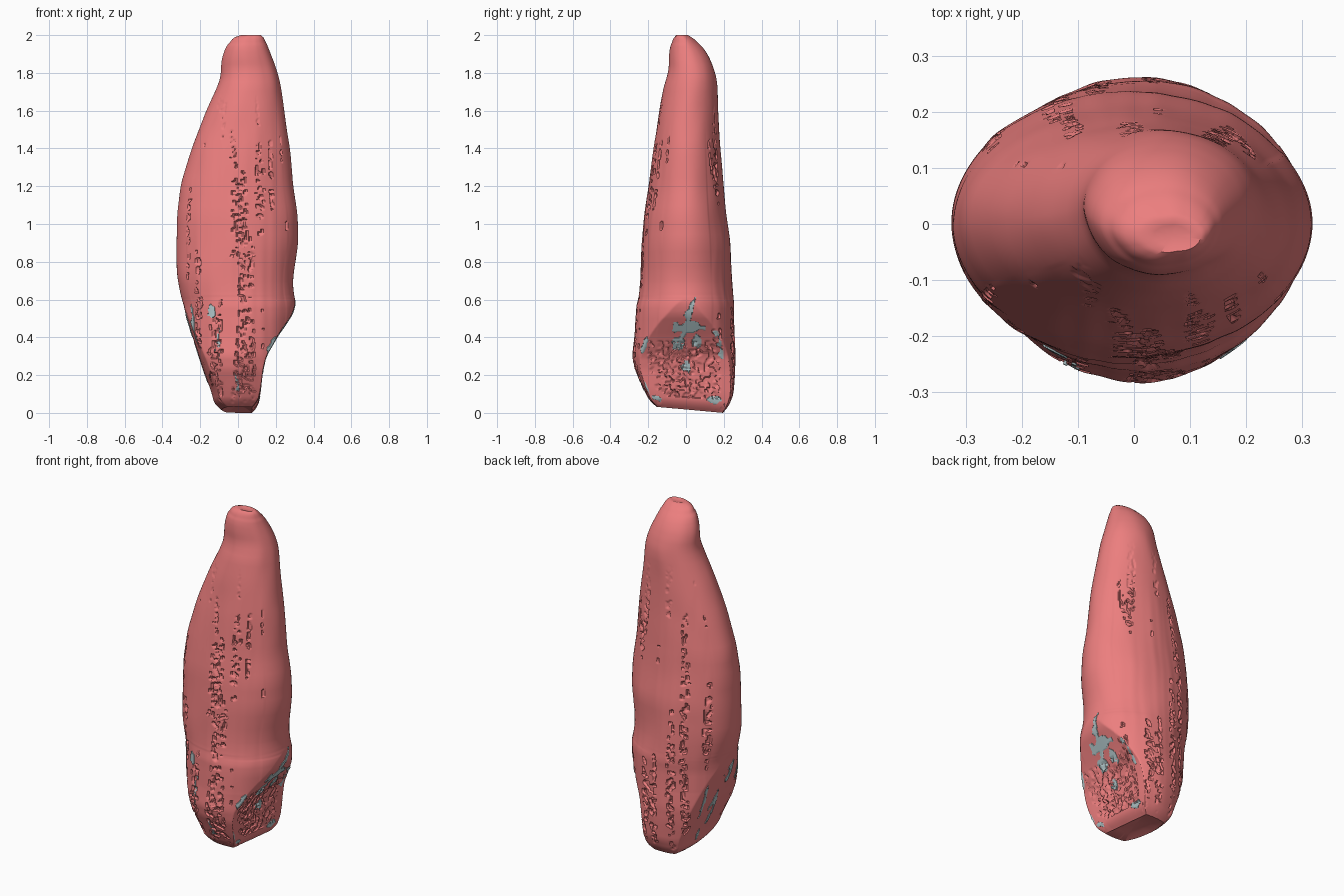
import bpy, bmesh, math
from functools import lru_cache
from mathutils import Vector, noise

if "Cube" in bpy.data.objects:
    bpy.data.objects.remove(bpy.data.objects["Cube"])

# Silhouette: z, left x, right x, front y, back y
PROFILE = [
    (0.00, -.085, .075, -.155, .195), (0.035, -.125, .105, -.195, .225),
    (0.10, -.140, .118, -.225, .25), (0.22, -.182, .132, -.270, .260),
    (0.30, -.208, .150, -.283, .262), (0.40, -.240, .205, -.272, .257),
    (0.52, -.275, .285, -.263, .254), (0.575, -.288, .302, -.260, .256),
    (0.60, -.297, .303, -.252, .252), (0.65, -.310, .292, -.247, .247),
    (0.73, -.325, .293, -.242, .242), (0.90, -.325, .320, -.233, .235),
    (1.05, -.322, .315, -.220, .215), (1.20, -.305, .292, -.197, .200),
    (1.40, -.245, .275, -.172, .182), (1.60, -.168, .245, -.142, .170),
    (1.75, -.100, .222, -.112, .165), (1.80, -.088, .210, -.092, .155),
    (1.86, -.090, .190, -.090, .135), (1.91, -.072, .168, -.090, .110),
    (1.96, -.055, .150, -.078, .070), (1.985, -.030, .140, -.066, .035),
    (2.00, .015, .120, -.050, .010),
]
# Grey streaks: angle, low z, high z, half width in degrees, lean
STREAKS = [
    (3, .36, .62, 4, 60), (4, .42, .49, 18, 0), (-8, .33, .40, 9, -40),
    (14, .34, .42, 6, -50), (-52, .31, .41, 5, 60), (45, .28, .44, 3, -60),
    (2, .20, .28, 5, 0), (40, .04, .09, 9, 0), (-50, .03, .07, 8, 0),
    (212, .36, .58, 3, 0), (240, .50, .58, 4, 0), (246, .27, .46, 2, 0),
    (265, .05, .20, 2, 0), (295, .07, .15, 3, 0), (188, .40, .54, 5, 20),
    (172, .15, .38, 4, 0), (150, .22, .44, 3, 0), (160, .06, .14, 4, 0),
]
SEGS = 240


def lerp_profile(z):
    z = min(max(z, 0), 2)
    for a, b in zip(PROFILE, PROFILE[1:]):
        if z <= b[0]:
            t = (z - a[0]) / (b[0] - a[0])
            return [p + (q - p) * t for p, q in zip(a[1:], b[1:])]


@lru_cache(None)
def section(z):
    # moving average rounds off the profile's corners
    w = min(0.04 if z > 0.62 else 0.02, z, 2 - z)
    rows = [lerp_profile(z + w * k / 3) for k in range(-3, 4)]
    return [sum(c) / 7 for c in zip(*rows)]


def surface_point(z, ang, offset=0.0):
    x0, x1, y0, y1 = section(z)
    cx, cy = (x0 + x1) / 2, (y0 + y1) / 2
    rx, ry = (x1 - x0) / 2, (y1 - y0) / 2
    c, s = math.cos(ang), math.sin(ang)
    low = min(1, max(0, (0.6 - z) / 0.2))
    # low down, a wide oval is clipped by a flat right facet and a softer left one
    full = max(rx, 0.30) if z < 0.6 else rx
    x = cx + max(-rx, min(rx, full * c + 0.03 * low * s * s))
    if c < 0:
        x = 0.6 * x + 0.4 * (cx + rx * c + 0.03 * low * s * s)
    p = Vector((x, cy + ry * s, z))
    # broad lumps, then upright rows of pits on the front and back
    rough = 0.003 * noise.noise(Vector((c * 2, s * 2, z * 5)))
    fade = min(1, max(0, (1.7 - z) / 0.4)) * min(1, z / 0.1)
    rows = noise.noise(Vector((p.x * 22, s * 3, z * 1.5)))
    pits = noise.noise(Vector((p.x * 50, p.y * 50, z * 38)))
    if abs(s) > 0.55:
        rough += fade * 0.003 * rows
        if rows > 0.17 and pits > 0.12:
            rough -= 0.011 * fade
    # pitted patch on the right facet
    if c > 0.7 and 0.07 < z < 0.38 and pits > 0.05:
        rough -= 0.009
    tilt = -0.09 * (p.y - 0.2) * max(0, 1 - z / 0.3)
    return p + Vector((c * (rough + offset), s * (rough + offset), tilt))


def loft(name, levels, color, offset_fn, caps=()):
    bm = bmesh.new()
    rings = []
    angs = [2 * math.pi * i / SEGS for i in range(SEGS)]
    for z in levels:
        rings.append([bm.verts.new(surface_point(z, a, offset_fn(z, a))) for a in angs])
    for lo, hi in zip(rings, rings[1:]):
        for i in range(SEGS):
            j = (i + 1) % SEGS
            bm.faces.new((lo[i], lo[j], hi[j], hi[i]))
    # dished end caps: ring index and depth of the dimple
    for index, depth in caps:
        ring = rings[index]
        mid = sum((v.co for v in ring), Vector()) / SEGS
        inner = [bm.verts.new(mid.lerp(v.co, 0.6) + Vector((0, 0, depth * 0.6))) for v in ring]
        tip = bm.verts.new(mid + Vector((0, 0, depth)))
        for i in range(SEGS):
            j = (i + 1) % SEGS
            bm.faces.new((ring[i], ring[j], inner[j], inner[i]))
            bm.faces.new((inner[i], inner[j], tip))
    bmesh.ops.recalc_face_normals(bm, faces=bm.faces)
    mesh = bpy.data.meshes.new(name)
    bm.to_mesh(mesh)
    bm.free()
    obj = bpy.data.objects.new(name, mesh)
    bpy.context.collection.objects.link(obj)
    mat = bpy.data.materials.new(name + "_colour")
    mat.diffuse_color = color
    mat.use_nodes = True
    mat.node_tree.nodes["Principled BSDF"].inputs["Base Color"].default_value = mat.diffuse_color
    mesh.materials.append(mat)
    bpy.ops.object.select_all(action='DESELECT')
    obj.select_set(True)
    bpy.context.view_layer.objects.active = obj
    bpy.ops.object.shade_smooth_by_angle(angle=math.radians(50))


def streak_offset(z, ang):
    # the core stands proud of the body only inside the ragged streaks
    deg = math.degrees(ang)
    wobble = noise.noise(Vector((math.cos(ang) * 9, math.sin(ang) * 9, z * 22)))
    for mid, lo, hi, width, lean in STREAKS:
        t = (z - lo) / (hi - lo)
        if 0 < t < 1:
            off = (deg - mid - lean * (z - (lo + hi) / 2) + 180) % 360 - 180
            if abs(off + 4 * wobble) < width * math.sqrt(4 * t * (1 - t)) * (1 + wobble):
                return 0.003
    return -0.02


# Pink outer body
loft("outer_body", [2 * i / 360 for i in range(361)], (0.84, 0.21, 0.21, 1),
     lambda z, a: 0.0, caps=((0, 0.025), (-1, -0.006)))

# Grey core, showing through near the foot
loft("grey_core", [0.02 + 0.61 * i / 110 for i in range(111)], (0.44, 0.57, 0.59, 1),
     streak_offset)
